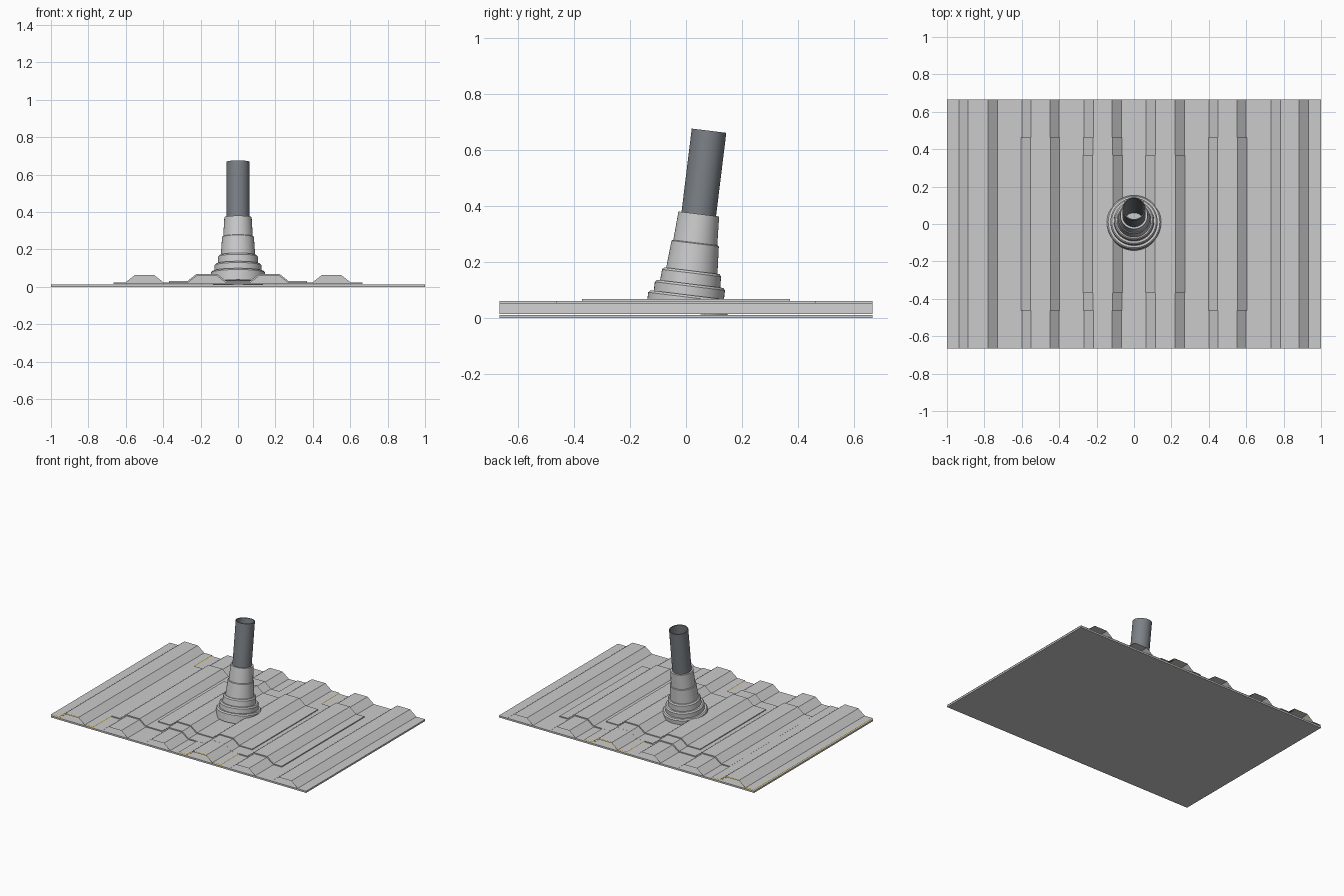
import bpy, bmesh, math
from mathutils import Matrix

if "Cube" in bpy.data.objects:
    bpy.data.objects.remove(bpy.data.objects["Cube"])

PITCH, HALF_Y = 1 / 3, 0.665
TILT = math.radians(-7)          # pipe leans towards +y


def material(name, rgb):
    m = bpy.data.materials.new(name)
    m.diffuse_color = (*rgb, 1)
    m.use_nodes = True
    m.node_tree.nodes["Principled BSDF"].inputs["Base Color"].default_value = m.diffuse_color
    return m


def finish(name, bm, mat=None):
    me = bpy.data.meshes.new(name)
    bm.to_mesh(me)
    bm.free()
    ob = bpy.data.objects.new(name, me)
    bpy.context.collection.objects.link(ob)
    if mat:
        me.materials.append(mat)
    return ob


def rib_profile(x0, x1, z, grow=0.0):
    """Trapezoid rib cross-section between x0 and x1, valley at height z."""
    pts = [(x0, z)]
    for i in range(6):
        c = -1 + PITCH * (i + 0.5)
        if x0 < c < x1:
            b, t = 0.1 + grow, 0.05 + grow
            pts += [(c - b, z), (c - t, z + 0.039), (c + t, z + 0.039), (c + b, z)]
    return pts + [(x1, z)]


def sheet(name, x0, x1, y0, y1, z, grow=0.0, floor=None, mat=None):
    """Extrude the rib profile along y; a floor height makes it a closed solid."""
    pts = rib_profile(x0, x1, z, grow)
    if floor is not None:
        pts += [(x1, floor), (x0, floor)]
    bm = bmesh.new()
    a = [bm.verts.new((x, y0, h)) for x, h in pts]
    b = [bm.verts.new((x, y1, h)) for x, h in pts]
    n = len(pts)
    for i in range(n if floor is not None else n - 1):
        j = (i + 1) % n
        bm.faces.new((a[i], a[j], b[j], b[i]))
    if floor is not None:
        bm.faces.new(a[::-1])
        bm.faces.new(b)
        bmesh.ops.recalc_face_normals(bm, faces=bm.faces)
    return finish(name, bm, mat)


def lathe(name, profile, mat=None, segments=48):
    """Spin a closed (radius, height) profile around the leaning axis."""
    bm = bmesh.new()
    rings = []
    for r, h in profile:
        rings.append([bm.verts.new((r * math.cos(2 * math.pi * k / segments),
                                    r * math.sin(2 * math.pi * k / segments), h))
                      for k in range(segments)])
    for i, lower in enumerate(rings):
        upper = rings[(i + 1) % len(rings)]
        for k in range(segments):
            j = (k + 1) % segments
            bm.faces.new((lower[k], lower[j], upper[j], upper[k]))
    bmesh.ops.recalc_face_normals(bm, faces=bm.faces)
    bmesh.ops.transform(bm, matrix=Matrix.Rotation(TILT, 4, 'X'), verts=bm.verts)
    ob = finish(name, bm, mat)
    bpy.ops.object.select_all(action='DESELECT')
    ob.select_set(True)
    bpy.context.view_layer.objects.active = ob
    bpy.ops.object.shade_smooth_by_angle(angle=math.radians(25))
    return ob


yellow = material("seal_yellow", (0.8, 0.58, 0.08))
dark = material("pipe_grey", (0.2, 0.22, 0.24))

# Flat roof deck
bm = bmesh.new()
bmesh.ops.create_cube(bm, size=1, matrix=Matrix.Translation((0, 0, 0.006))
                      @ Matrix.Diagonal((2, 2 * HALF_Y, 0.012, 1)))
finish("roof_deck", bm)

# Ribbed roofing and the side laps with their sealing strips
sheet("roof_sheet", -1, 1, -HALF_Y, HALF_Y, 0.0145)
sheet("side_lap_left", -1, -1 + PITCH, -HALF_Y, HALF_Y, 0.022, 0.003)
sheet("lap_seal_left", -1, -1 + PITCH, -HALF_Y, HALF_Y, 0.0175, 0.001, mat=yellow)
for label, y0, y1 in (("front", -HALF_Y, -0.462), ("back", 0.462, HALF_Y)):
    sheet("side_lap_middle_" + label, 0, PITCH, y0, y1, 0.022, 0.003)
    sheet("lap_seal_middle_" + label, 0, PITCH, y0, y1, 0.0175, 0.001, mat=yellow)

# Stacked flashing plates following the ribs
sheet("lower_flashing", -2 * PITCH, 2 * PITCH, -0.462, 0.462, 0.0225, 0.003, floor=0.0155)
sheet("upper_flashing", -0.37, 0.37, -0.37, 0.37, 0.0295, 0.005, floor=0.0235)

# Stepped rubber boot
lathe("pipe_boot", [
    (0.145, 0.02), (0.145, 0.075), (0.138, 0.083), (0.126, 0.083),
    (0.126, 0.115), (0.119, 0.123), (0.108, 0.123),
    (0.106, 0.162), (0.099, 0.170), (0.092, 0.170),
    (0.085, 0.268), (0.081, 0.271), (0.079, 0.271),
    (0.073, 0.374), (0.061, 0.374), (0.061, 0.02)])

# Hollow vent pipe
lathe("vent_pipe", [(0.062, 0.03), (0.062, 0.673), (0.056, 0.673), (0.056, 0.03)], dark)
